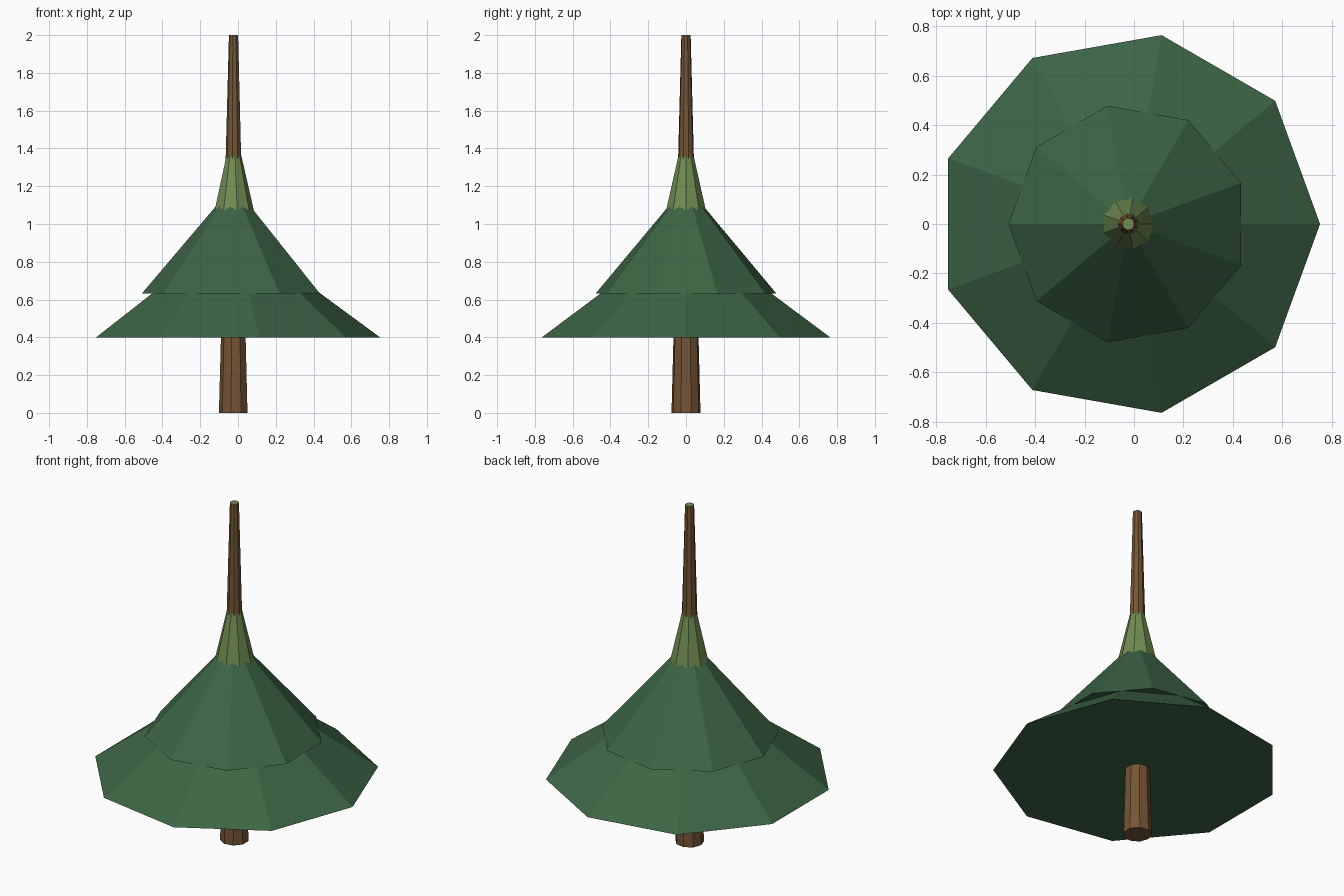
import bpy
import bmesh
import math

cube = bpy.data.objects.get("Cube")
if cube:
    bpy.data.objects.remove(cube, do_unlink=True)

SIDES = 9
AXIS_X = -0.023


def make_material(name, rgb):
    mat = bpy.data.materials.new(name)
    mat.use_nodes = True
    color = (*rgb, 1.0)
    mat.diffuse_color = color
    mat.node_tree.nodes["Principled BSDF"].inputs["Base Color"].default_value = color
    return mat


bark = make_material("bark brown", (0.18, 0.092, 0.036))
dark_green = make_material("dark needle green", (0.046, 0.130, 0.058))
light_green = make_material("light needle green", (0.163, 0.264, 0.084))


def tapered(name, z0, r0, z1, r1, start, *mats):
    """Flat-shaded nine-sided cone; a zero top radius gives a point."""
    bm = bmesh.new()
    bmesh.ops.create_cone(bm, cap_ends=True, segments=SIDES,
                          radius1=r0, radius2=r1, depth=z1 - z0)
    bmesh.ops.remove_doubles(bm, verts=bm.verts, dist=1e-5)
    # Turn the first corner to the chosen direction
    ring = min(bm.verts, key=lambda v: (round(v.co.z, 4), -v.co.x))
    turn = start - math.atan2(ring.co.y, ring.co.x)
    for v in bm.verts:
        x, y = v.co.x, v.co.y
        v.co.x = x * math.cos(turn) - y * math.sin(turn) + AXIS_X
        v.co.y = x * math.sin(turn) + y * math.cos(turn)
        v.co.z += (z0 + z1) / 2
    bmesh.ops.recalc_face_normals(bm, faces=bm.faces)
    # An optional second material colours the top cap
    if len(mats) > 1:
        for f in bm.faces:
            f.material_index = int(f.normal.z > 0.9)
    mesh = bpy.data.meshes.new(name)
    bm.to_mesh(mesh)
    bm.free()
    for m in mats:
        mesh.materials.append(m)
    obj = bpy.data.objects.new(name, mesh)
    bpy.context.collection.objects.link(obj)
    return obj


# Trunk runs the full height, with a pale tip
tapered("trunk", 0, 0.078, 2, 0.025, math.pi, bark, light_green)

# Foliage tiers, each turned half a side from the one below
tapered("lower_foliage", 0.40, 0.775, 0.97, 0, 0, dark_green)
tapered("middle_foliage", 0.633, 0.485, 1.205, 0, math.pi, dark_green)
tapered("upper_foliage", 0.87, 0.153, 1.54, 0, 0, light_green)
